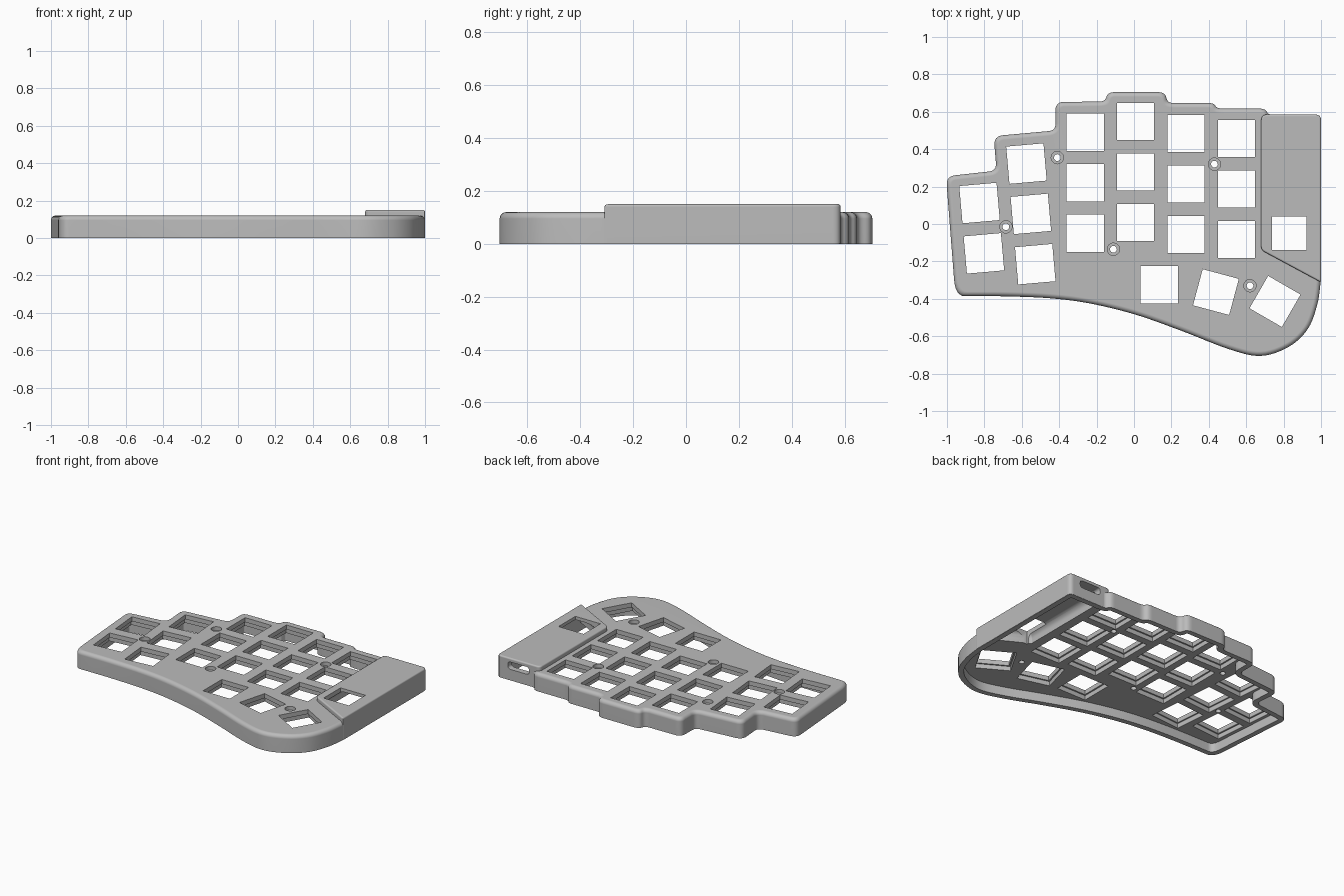
import bpy, bmesh, math
from mathutils import Vector, Matrix

if "Cube" in bpy.data.objects:
    bpy.data.objects.remove(bpy.data.objects["Cube"], do_unlink=True)

TOP, BLOCK_TOP, CEILING = 0.12, 0.15, 0.06
KEY = 0.2

grey = bpy.data.materials.new("plain_grey")
grey.use_nodes = True
colour = (0.5, 0.5, 0.5, 1)
grey.diffuse_color = colour
grey.node_tree.nodes["Principled BSDF"].inputs["Base Color"].default_value = colour


def spline(pts, steps=6):
    """Smooth curve through the points, as corners with no radius."""
    p = [Vector(q) for q in [pts[0]] + pts + [pts[-1]]]
    out = []
    for a, b, c, d in zip(p, p[1:], p[2:], p[3:]):
        for i in range(steps):
            t = i / steps
            v = 0.5 * (2 * b + (c - a) * t + (2 * a - 5 * b + 4 * c - d) * t * t
                       + (3 * b - a - 3 * c + d) * t ** 3)
            out.append((v.x, v.y, 0))
    return out + [(*pts[-1], 0)]


def ring(corners, inset, steps=6):
    """Clockwise corners (x, y, radius) moved inward, then rounded."""
    n = len(corners)
    pos = [Vector(c[:2]) for c in corners]
    moved, turn = [], []
    for i in range(n):
        d0 = (pos[i] - pos[i - 1]).normalized()
        d1 = (pos[(i + 1) % n] - pos[i]).normalized()
        n0, n1 = Vector((d0.y, -d0.x)), Vector((d1.y, -d1.x))
        moved.append(pos[i] + (n0 + n1) * inset / (1 + n0.dot(n1)))
        turn.append(d0.x * d1.y - d0.y * d1.x)
    out = []
    for i, p in enumerate(moved):
        r = corners[i][2]
        if r == 0:
            out.append(p)
            continue
        r = max(r - inset, 0.008) if turn[i] < 0 else r + inset
        a, b = moved[i - 1] - p, moved[(i + 1) % n] - p
        a = p + a.normalized() * min(r, a.length * 0.45)
        b = p + b.normalized() * min(r, b.length * 0.45)
        for k in range(steps + 1):
            t = k / steps
            out.append(a * (1 - t) ** 2 + p * 2 * t * (1 - t) + b * t * t)
    return out


def loft(bm, corners, bottom, top, inset=0, rounding=0, steps=5):
    """Closed solid with a rounded upper edge."""
    layers = [(bottom, inset)]
    if rounding:
        for k in range(steps + 1):
            a = math.pi / 2 * k / steps
            layers.append((top - rounding + rounding * math.sin(a),
                           inset + rounding * (1 - math.cos(a))))
    else:
        layers.append((top, inset))
    rows = [[bm.verts.new((v.x, v.y, z)) for v in ring(corners, d)] for z, d in layers]
    n = len(rows[0])
    for lo, hi in zip(rows, rows[1:]):
        for i in range(n):
            j = (i + 1) % n
            bm.faces.new((lo[i], lo[j], hi[j], hi[i]))
    bm.faces.new(rows[0])
    bm.faces.new(rows[-1])


def box(bm, x, y, sx, sy, z0, z1, tilt=0):
    m = (Matrix.Translation((x, y, (z0 + z1) / 2)) @ Matrix.Rotation(math.radians(tilt), 4, 'Z')
         @ Matrix.Diagonal((sx, sy, z1 - z0, 1)))
    bmesh.ops.create_cube(bm, size=1, matrix=m)


def cylinder(bm, x, y, r, z0, z1):
    bmesh.ops.create_cone(bm, cap_ends=True, segments=24, radius1=r, radius2=r, depth=z1 - z0,
                          matrix=Matrix.Translation((x, y, (z0 + z1) / 2)))


def finish(bm, name):
    bmesh.ops.recalc_face_normals(bm, faces=bm.faces)
    me = bpy.data.meshes.new(name)
    bm.to_mesh(me)
    bm.free()
    me.materials.append(grey)
    ob = bpy.data.objects.new(name, me)
    bpy.context.collection.objects.link(ob)
    return ob


def combine(target, other, operation):
    other.hide_render = True
    mod = target.modifiers.new(other.name, 'BOOLEAN')
    mod.operation, mod.solver, mod.object = operation, 'EXACT', other
    bpy.context.view_layer.objects.active = target
    bpy.ops.object.modifier_apply(modifier=mod.name)
    bpy.data.objects.remove(other, do_unlink=True)


# Outline: stepped back edge, then the sweeping thumb and front edge
outline = [(-1.005, 0.255, .05), (-0.735, 0.285, .04), (-0.75, 0.47, .05), (-0.42, 0.5, .035),
           (-0.42, 0.652, .045), (-0.155, 0.655, .03), (-0.14, 0.705, .04), (0.165, 0.705, .04),
           (0.18, 0.647, .03), (0.425, 0.647, .03), (0.445, 0.617, .03), (0.7, 0.617, .03),
           (0.72, 0.583, .03), (0.998, 0.583, .03)]
outline += spline([(0.998, -0.31), (0.98, -0.43), (0.93, -0.56), (0.83, -0.655), (0.68, -0.705),
                   (0.51, -0.67), (0.243, -0.567), (0, -0.482), (-0.24, -0.424),
                   (-0.45, -0.397), (-0.68, -0.387), (-0.84, -0.386)])
outline.append((-0.955, -0.386, .09))
block = [(0.68, 0.585, .03), (1, 0.585, .03), (1, -0.312, .012), (0.68, -0.14, .02)]

# Key positions: x, y of the rearmost key, number of keys, tilt
columns = [(-0.826, 0.112, 2, 5), (-0.575, 0.323, 3, 5), (-0.26, 0.49, 3, 0), (0.008, 0.548, 3, 0),
           (0.278, 0.484, 3, 0), (0.548, 0.457, 3, 0),
           (0.136, -0.324, 1, 0), (0.438, -0.364, 1, -15), (0.754, -0.414, 1, -30)]
keys = []
for x, y, count, tilt in columns:
    a = math.radians(tilt)
    for k in range(count):
        keys.append((x + 0.27 * k * math.sin(a), y - 0.27 * k * math.cos(a), tilt))
screws = [(-0.41, 0.355), (-0.685, -0.015), (-0.11, -0.135), (0.43, 0.32), (0.62, -0.33)]

# Body with the raised controller cover
bm = bmesh.new()
loft(bm, outline, 0, TOP, rounding=0.025)
case = finish(bm, "keyboard_case")
bm = bmesh.new()
loft(bm, block, 0.001, BLOCK_TOP, rounding=0.01)
combine(case, finish(bm, "controller_cover"), 'UNION')

# Open underside
bm = bmesh.new()
loft(bm, outline, -0.05, CEILING, inset=0.035)
combine(case, finish(bm, "underside_cavity"), 'DIFFERENCE')

# Controller bay, wider key pockets below the plate, screw head recesses
bm = bmesh.new()
loft(bm, block, -0.04, 0.128, inset=0.04, rounding=0.04)
for x, y, tilt in keys:
    box(bm, x, y, KEY + .02, KEY + .02, 0.02, 0.09, tilt)
for x, y in screws:
    cylinder(bm, x, y, 0.033, 0.095, 0.2)
combine(case, finish(bm, "pockets"), 'DIFFERENCE')

# Through openings: keys, cover window, screws, cable slot
bm = bmesh.new()
for x, y, tilt in keys:
    box(bm, x, y, KEY, KEY, 0.01, 0.2, tilt)
box(bm, 0.83, -0.05, 0.187, 0.18, 0.01, 0.2)
for x, y in screws:
    cylinder(bm, x, y, 0.018, 0.01, 0.2)
slot = [(x, z, .024) for x, z in ((0.76, 0.125), (0.92, 0.125), (0.92, 0.075), (0.76, 0.075))]
before = set(bm.verts)
loft(bm, slot, 0.5, 0.65)
for v in set(bm.verts) - before:
    v.co = Vector((v.co.x, v.co.z, v.co.y))
combine(case, finish(bm, "openings"), 'DIFFERENCE')

# Smooth rounded edges, crisp corners
bpy.ops.object.select_all(action='DESELECT')
case.select_set(True)
bpy.context.view_layer.objects.active = case
bpy.ops.object.shade_smooth_by_angle(angle=math.radians(30))
weighted = case.modifiers.new("even_shading", 'WEIGHTED_NORMAL')
weighted.keep_sharp = True
